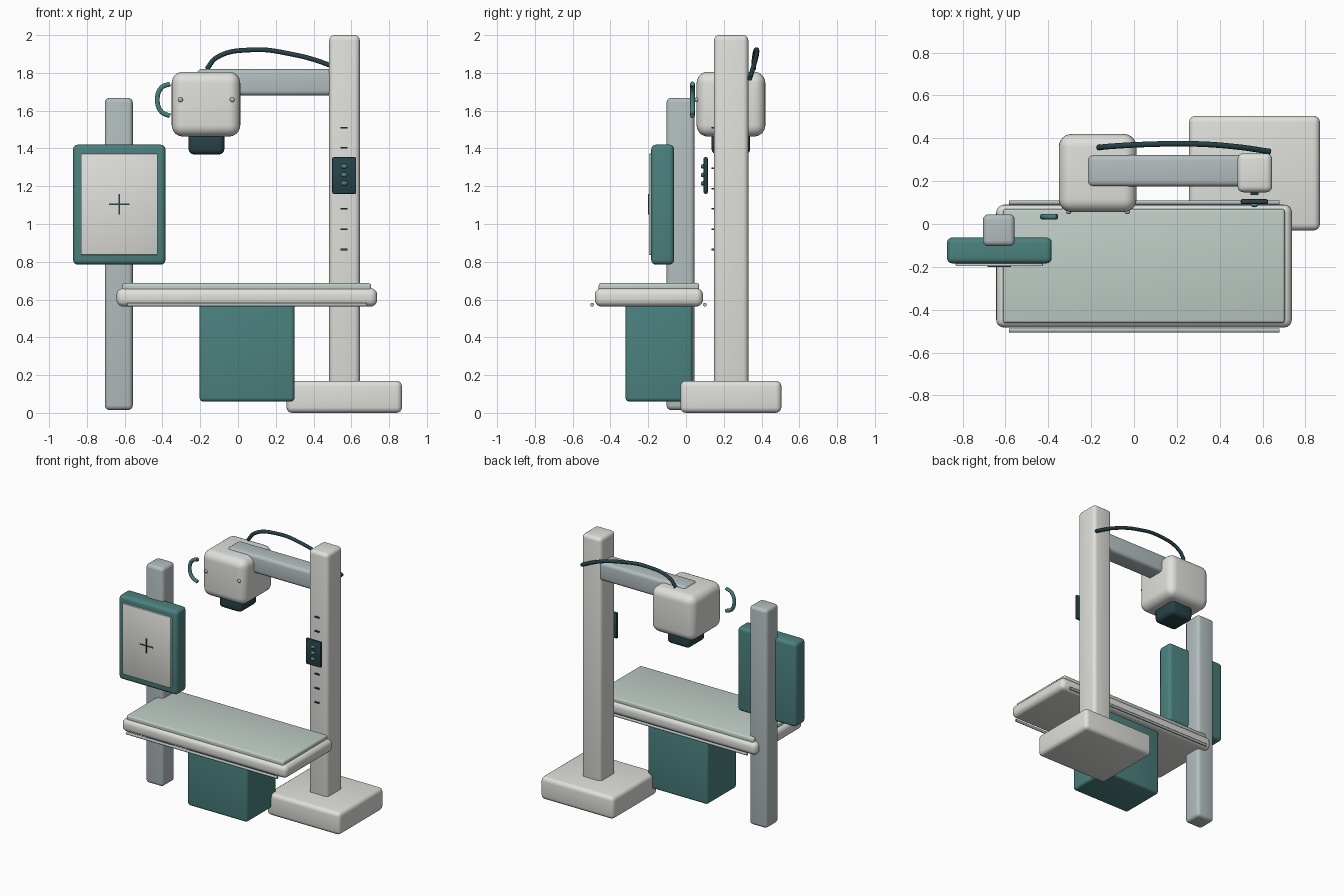
import bpy, math
from mathutils import Vector

if "Cube" in bpy.data.objects:
    bpy.data.objects.remove(bpy.data.objects["Cube"])


def mat(name, rgb):
    m = bpy.data.materials.new(name)
    m.diffuse_color = (*rgb, 1)
    m.use_nodes = True
    m.node_tree.nodes["Principled BSDF"].inputs["Base Color"].default_value = m.diffuse_color
    return m


WHITE = mat("off_white", (0.74, 0.75, 0.71))
GREY = mat("blue_grey", (0.45, 0.51, 0.52))
TEAL = mat("teal", (0.07, 0.22, 0.21))
DARK = mat("dark_slate", (0.02, 0.055, 0.065))
PAD = mat("pale_green", (0.53, 0.61, 0.57))


def finish(ob, name, m):
    ob.name = name
    ob.data.materials.append(m)
    bpy.ops.object.shade_smooth_by_angle(angle=math.radians(40))
    return ob


def box(name, x, y, z, m, bevel=0.0, seg=4):
    """Box from (min, max) ranges with rounded edges."""
    lo, hi = Vector((x[0], y[0], z[0])), Vector((x[1], y[1], z[1]))
    bpy.ops.mesh.primitive_cube_add(size=1, location=(lo + hi) / 2)
    ob = bpy.context.object
    ob.scale = hi - lo
    bpy.ops.object.transform_apply(location=False, rotation=False, scale=True)
    if bevel:
        mod = ob.modifiers.new("bevel", "BEVEL")
        mod.width, mod.segments = bevel, seg
        bpy.ops.object.modifier_apply(modifier="bevel")
    return finish(ob, name, m)


def rod(name, loc, r, depth, m, axis):
    rot = {"x": (0, math.pi / 2, 0), "y": (math.pi / 2, 0, 0)}[axis]
    bpy.ops.mesh.primitive_cylinder_add(vertices=20, radius=r, depth=depth, location=loc, rotation=rot)
    return finish(bpy.context.object, name, m)


def ball(name, loc, scale, m):
    bpy.ops.mesh.primitive_uv_sphere_add(segments=16, ring_count=10, radius=1, location=loc)
    bpy.context.object.scale = scale
    return finish(bpy.context.object, name, m)


def tube(name, pts, r, m):
    """Smooth round tube through the points."""
    cu = bpy.data.curves.new(name, "CURVE")
    cu.dimensions = "3D"
    cu.bevel_depth, cu.bevel_resolution = r, 3
    cu.use_fill_caps = True
    cu.resolution_u = 10
    sp = cu.splines.new("BEZIER")
    sp.bezier_points.add(len(pts) - 1)
    for bp, p in zip(sp.bezier_points, pts):
        bp.co = p
        bp.handle_left_type = bp.handle_right_type = "AUTO"
    ob = bpy.data.objects.new(name, cu)
    bpy.context.collection.objects.link(ob)
    cu.materials.append(m)
    return ob


# Tube stand: base, column and arm
box("stand_base", (0.257, 0.868), (-0.03, 0.505), (0.0, 0.17), WHITE, 0.03)
box("stand_column", (0.483, 0.645), (0.148, 0.33), (0.1, 2.0), WHITE, 0.028)
box("tube_arm", (-0.216, 0.55), (0.175, 0.322), (1.68, 1.82), GREY, 0.025)

# Tube head with collimator, screws and handle
box("tube_head", (-0.351, 0.012), (0.056, 0.42), (1.463, 1.806), WHITE, 0.06, 6)
box("collimator", (-0.262, -0.072), (0.135, 0.34), (1.368, 1.49), DARK, 0.03)
for i, x in enumerate((-0.305, -0.031)):
    ball(f"head_screw_{i}", (x, 0.056, 1.658), (0.013, 0.01, 0.013), GREY)
tube("head_handle", [(-0.36, 0.034, 1.742), (-0.405, 0.034, 1.722), (-0.427, 0.034, 1.657),
                     (-0.405, 0.034, 1.594), (-0.36, 0.034, 1.572)], 0.013, TEAL)

# Cable from head to column
tube("cable", [(-0.165, 0.357, 1.82), (-0.115, 0.362, 1.88), (0.07, 0.372, 1.922), (0.28, 0.374, 1.9),
               (0.48, 0.36, 1.843), (0.635, 0.338, 1.77)], 0.013, DARK)

# Control panel and height marks on the column
box("control_panel", (0.498, 0.626), (0.093, 0.116), (1.16, 1.354), DARK, 0.008, 2)
for i in range(3):
    ball(f"panel_button_{i}", (0.562, 0.09, 1.215 + 0.045 * i), (0.018, 0.012, 0.012), TEAL)
for i in range(7):
    z = 0.865 + 0.1075 * i
    box(f"height_mark_{i}", (0.543, 0.58), (0.136, 0.15), (z - 0.004, z + 0.004), DARK)

# Patient table
box("table_pedestal", (-0.203, 0.299), (-0.32, 0.035), (0.06, 0.6), TEAL, 0.02)
box("table_top", (-0.643, 0.737), (-0.483, 0.09), (0.563, 0.66), WHITE, 0.036, 5)
box("mattress", (-0.612, 0.704), (-0.462, 0.07), (0.64, 0.687), PAD, 0.012, 3)
for side, y in (("front", -0.497), ("back", 0.1)):
    rod(f"{side}_rail", (0.0475, y, 0.573), 0.01, 1.263, GREY, "x")

# Wall detector stand: column, housing, plate and centre cross
box("detector_column", (-0.705, -0.557), (-0.103, 0.045), (0.015, 1.668), GREY, 0.025)
box("detector_housing", (-0.873, -0.384), (-0.184, -0.063), (0.785, 1.42), TEAL, 0.025)
box("detector_plate", (-0.832, -0.425), (-0.197, -0.17), (0.837, 1.372), WHITE, 0.005, 2)
box("cross_horizontal", (-0.684, -0.574), (-0.2, -0.19), (1.101, 1.109), DARK)
box("cross_vertical", (-0.633, -0.625), (-0.2, -0.19), (1.05, 1.16), DARK)
